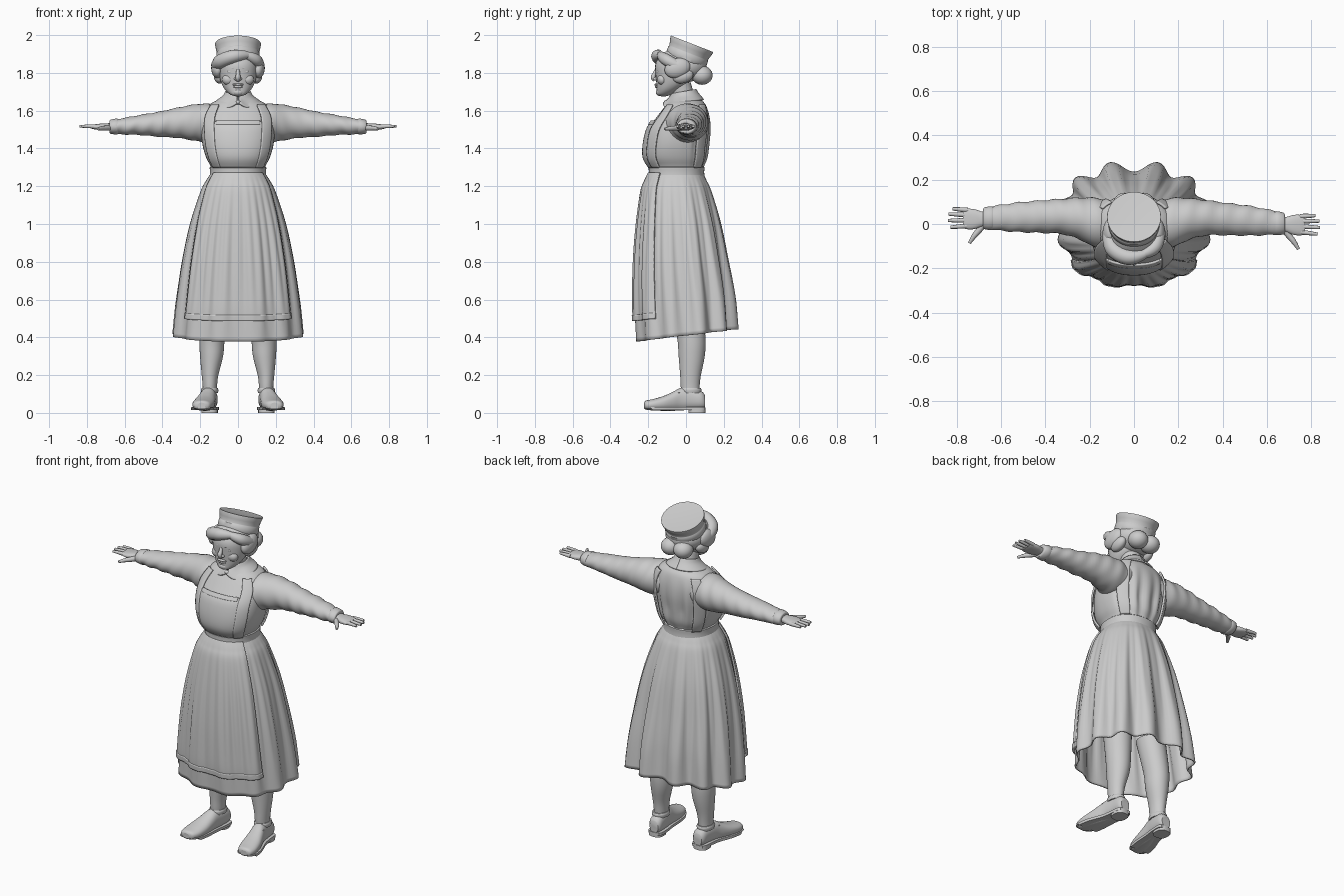
import bpy, math
from mathutils import Vector

cube = bpy.data.objects.get("Cube")
if cube:
    bpy.data.objects.remove(cube, do_unlink=True)

grey = bpy.data.materials.new("plain_grey")
grey.use_nodes = True
grey.diffuse_color = (0.6, 0.6, 0.6, 1)
grey.node_tree.nodes["Principled BSDF"].inputs["Base Color"].default_value = grey.diffuse_color


def finish(ob, name):
    ob.name = name
    ob.data.materials.clear()
    ob.data.materials.append(grey)
    bpy.ops.object.select_all(action='DESELECT')
    ob.select_set(True)
    bpy.context.view_layer.objects.active = ob
    bpy.ops.object.shade_smooth_by_angle(angle=math.radians(45))
    return ob


def smooth_sections(rows, steps):
    """Catmull-Rom interpolation through the section rows."""
    out = []
    for i in range(len(rows) - 1):
        a, b, c, d = (rows[max(i - 1, 0)], rows[i], rows[i + 1], rows[min(i + 2, len(rows) - 1)])
        for k in range(steps):
            u = k / steps
            out.append([q + u * (r - p) / 2 + u * u * (p - 2.5 * q + 2 * r - s / 2)
                        + u ** 3 * (1.5 * (q - r) + (s - p) / 2) for p, q, r, s in zip(a, b, c, d)])
    return out + [list(rows[-1])]


def loft(name, rows, axis='z', power=2, sides=32, steps=4, warp=None, arc=None, thick=0, cap=True):
    """Skin of rounded rings; a row is (position, centre 1, centre 2, radius 1, radius 2)."""
    verts, faces = [], []
    rings = smooth_sections(rows, steps)
    start, end = arc or (0, 2 * math.pi)
    count = sides + 1 if arc else sides
    for pos, c1, c2, r1, r2 in rings:
        for j in range(count):
            t = start + (end - start) * j / sides
            c, s = math.cos(t), math.sin(t)
            u = c1 + r1 * math.copysign(abs(c) ** (2 / power), c)
            v = c2 + r2 * math.copysign(abs(s) ** (2 / power), s)
            p = Vector({'z': (u, v, pos), 'x': (pos, u, v), 'y': (u, pos, v)}[axis])
            verts.append(warp(p, t) if warp else p)
    for i in range(len(rings) - 1):
        for j in range(sides):
            k = (j + 1) if arc else (j + 1) % sides
            faces.append((i * count + j, i * count + k, (i + 1) * count + k, (i + 1) * count + j))
    if cap and not arc:
        faces += [tuple(range(count)), tuple(range(len(verts) - count, len(verts)))]
    mesh = bpy.data.meshes.new(name)
    mesh.from_pydata(verts, [], faces)
    ob = bpy.data.objects.new(name, mesh)
    bpy.context.collection.objects.link(ob)
    finish(ob, name)
    bpy.ops.object.mode_set(mode='EDIT')
    bpy.ops.mesh.select_all(action='SELECT')
    bpy.ops.mesh.normals_make_consistent(inside=False)
    bpy.ops.object.mode_set(mode='OBJECT')
    if thick:
        mod = ob.modifiers.new("thickness", 'SOLIDIFY')
        mod.thickness, mod.offset = thick, 0
    return ob


def ball(name, loc, size, rot=(0, 0, 0)):
    bpy.ops.mesh.primitive_uv_sphere_add(segments=24, ring_count=14, location=loc, rotation=rot)
    bpy.context.object.scale = size
    return finish(bpy.context.object, name)


def tube(name, points):
    """Tapered round strand through (x, y, z, radius) points."""
    curve = bpy.data.curves.new(name, 'CURVE')
    curve.dimensions, curve.bevel_depth, curve.bevel_resolution = '3D', 1, 3
    curve.use_fill_caps = True
    spline = curve.splines.new('NURBS')
    spline.points.add(len(points) - 1)
    spline.use_endpoint_u, spline.order_u, spline.resolution_u = True, 3, 6
    for p, (x, y, z, r) in zip(spline.points, points):
        p.co, p.radius = (x, y, z, 1), r
    ob = bpy.data.objects.new(name, curve)
    bpy.context.collection.objects.link(ob)
    bpy.ops.object.select_all(action='DESELECT')
    ob.select_set(True)
    bpy.context.view_layer.objects.active = ob
    bpy.ops.object.convert(target='MESH')
    return finish(bpy.context.object, name)


# Skirt with deep folds behind, shallow folds in front, and a raised back hem
def fold(extra):
    def warp(p, t):
        drop = max(0, (1.26 - p.z) / 0.85)
        depth = 0.017 + 0.009 * math.sin(t)
        out = extra - depth * min(1, drop * 1.2) * math.cos(12 * t)
        out += 0.004 * math.sin(drop * math.pi) * math.cos(36 * t)
        return p + Vector((math.cos(t) * out, math.sin(t) * out, 0.033 * drop * math.sin(t)))
    return warp


skirt = [(1.27, 0, -.05, .137, .135), (1.23, 0, -.05, .165, .155), (1.17, 0, -.048, .195, .178),
         (1.0, 0, -.037, .247, .212), (.8, 0, -.026, .287, .237), (.6, 0, -.012, .315, .254),
         (.41, 0, 0, .335, .258)]
loft("skirt", skirt, power=2.25, sides=144, steps=6, warp=fold(0), thick=.008, cap=False)
front = -math.pi / 2
loft("apron_skirt", skirt[:-1] + [(.515, 0, -.006, .325, .256)], power=2.25, sides=72, steps=6,
     warp=fold(.012), arc=(front - .98, front + .98), thick=.01)
loft("apron_hem", [(.545, 0, -.008, .324, .258), (.515, 0, -.006, .327, .258)], power=2.25, sides=72,
     warp=fold(.014), arc=(front - .98, front + .98), thick=.01)

# Bodice, waistband and apron bib
torso = [(1.26, 0, -.05, .137, .137), (1.3, 0, -.05, .142, .14), (1.35, 0, -.055, .168, .163),
         (1.42, 0, -.052, .188, .167), (1.5, 0, -.038, .195, .163), (1.57, 0, -.015, .19, .137),
         (1.63, 0, 0, .155, .105), (1.66, 0, 0, .1, .078), (1.69, 0, -.005, .062, .062)]


def gather(p, t):
    back = max(0, math.sin(t)) * max(0, 1 - abs(p.z - 1.42) / 0.2)
    return p + Vector((0, .009 * back * math.cos(16 * t), 0))


loft("bodice", torso, power=2.3, sides=96, warp=gather)
loft("waistband", [(z, 0, -.05, r, r - .002) for z, r in
                   ((1.245, .14), (1.25, .15), (1.275, .148), (1.3, .15), (1.306, .14))],
     power=2.2, sides=48, steps=2)


def bigger(rows, gap):
    return [(z, x, y, a + gap, b + gap) for z, x, y, a, b in rows]


loft("apron_bib", bigger(torso[1:5], .007) + [(1.54, 0, -.026, .2, .157)], power=2.3,
     arc=(front - .75, front + .75), thick=.008)
loft("bib_top_band", bigger([(1.525, 0, -.031, .195, .157), (1.545, 0, -.024, .195, .149)], .009),
     power=2.3, arc=(front - .55, front + .55), thick=.01)
for side in (-1, 1):
    for label, mid in (("front", front), ("back", -front)):
        edge = sorted((mid + side * .6, mid + side * .98))
        loft(f"{label}_strap", bigger(torso[1:7], .011), power=2.3, sides=8, arc=edge, thick=.01)

# Collar in two rounded halves, and neck
loft("neck", [(1.62, 0, 0, .07, .07), (1.68, 0, -.015, .058, .06), (1.75, 0, -.04, .06, .065)])


def droop(p, t):
    lower = (1.7 - p.z) / .06
    near_front = abs((t - front + math.pi) % (2 * math.pi) - math.pi)
    trim = 1 - .55 * math.exp(-(near_front / .22) ** 2)
    return p + Vector((0, 0, .012 * math.sin(t) + .02 * lower * (1 - trim)
                       - .022 * lower * math.exp(-((near_front - .55) / .4) ** 2)))


for label, begin in (("left", front + .06), ("right", front - math.pi)):
    loft(f"{label}_collar", [(1.7, 0, -.012, .062, .062), (1.675, 0, -.012, .078, .078),
                             (1.645, 0, -.014, .118, .106)],
         arc=(begin, begin + math.pi - .06), warp=droop, thick=.01)
ball("collar_stud", (0, -.105, 1.645), (.018, .012, .012))

# Head and face
loft("head", [(1.676, 0, -.12, .012, .012), (1.685, 0, -.115, .04, .038), (1.71, 0, -.095, .068, .06),
              (1.745, 0, -.073, .088, .084), (1.79, 0, -.062, .1, .099), (1.84, 0, -.055, .104, .108),
              (1.88, 0, -.04, .1, .105), (1.92, 0, -.02, .07, .08)], power=2.15)
tube("nose", [(0, -.158, 1.815, .009), (0, -.166, 1.795, .011), (0, -.178, 1.775, .014), (0, -.165, 1.762, .012)])
ball("upper_lip", (0, -.156, 1.738, ), (.03, .011, .007))
ball("lower_lip", (0, -.153, 1.727), (.025, .012, .008))
ball("chin", (0, -.138, 1.698), (.03, .022, .02))
for side in (-1, 1):
    ball("nostril", (side * .012, -.163, 1.768), (.009, .011, .008))
    ball("eye", (side * .04, -.142, 1.806), (.018, .014, .009))
    ball("cheek", (side * .05, -.125, 1.765), (.034, .027, .03))
    tube("eyebrow", [(side * .02, -.158, 1.823, .005), (side * .042, -.153, 1.83, .006),
                     (side * .068, -.134, 1.822, .004)])
    # Side waves and low rolls of hair
    ball("side_wave", (side * .108, -.045, 1.825), (.034, .07, .052), (.3, 0, 0))
    ball("lower_wave", (side * .098, -.015, 1.782), (.03, .055, .036), (.3, 0, 0))
    ball("hair_roll", (side * .042, .085, 1.787), (.055, .056, .05))
ball("hair_back", (0, -.005, 1.835), (.118, .115, .085))

# Swept fringe
tube("fringe_right", [(.05, -.135, 1.895, .02), (.0, -.155, 1.895, .034), (-.06, -.142, 1.878, .038),
                      (-.11, -.1, 1.852, .038), (-.115, -.03, 1.83, .026)])
tube("fringe_left", [(.03, -.14, 1.9, .016), (.07, -.128, 1.885, .028), (.108, -.09, 1.86, .034),
                     (.115, -.03, 1.83, .026)])

# Tilted flared cap
hat = loft("cap", [(-.045, 0, 0, .108, .106), (-.043, 0, 0, .115, .112), (-.005, 0, 0, .114, .112),
                   (0, 0, 0, .112, .109), (.045, 0, 0, .122, .121), (.05, 0, 0, .119, .118)],
           sides=48, steps=2)
hat.location, hat.rotation_euler = (0, .014, 1.907), (-.37, 0, 0)

# Arms, cuffs and hands; the right arm sweeps slightly further back
sleeve = [(.1, .005, 1.54, .1, .09), (.17, .005, 1.535, .112, .102), (.23, .02, 1.537, .098, .096),
          (.32, .028, 1.536, .08, .08), (.42, .022, 1.528, .073, .066), (.52, .015, 1.524, .067, .053),
          (.6, .008, 1.518, .058, .044), (.655, .004, 1.515, .051, .039)]
hand = [(.63, 0, 1.514, .034, .026), (.68, -.002, 1.514, .033, .02), (.72, -.004, 1.514, .045, .018),
        (.755, -.005, 1.514, .046, .014), (.772, -.005, 1.514, .04, .01)]
for side, label, sweep in ((1, "left", 0), (-1, "right", .03)):
    def place(p, t=0, side=side, sweep=sweep):
        return Vector((side * p.x, p.y + sweep * max(0, p.x - .2) / .6, p.z))

    def crease(p, t):
        wave = .003 * math.sin(p.x * 75 + 2 * math.sin(t)) * math.sin(t + 1)
        return place(p + Vector((0, math.cos(t) * wave, math.sin(t) * wave)))

    loft(f"{label}_sleeve", sleeve, 'x', warp=crease, steps=6)
    loft(f"{label}_cuff", [(.635, .004, 1.516, .048, .036), (.64, .004, 1.516, .054, .043),
                           (.675, .002, 1.515, .049, .037), (.68, .002, 1.515, .04, .03)],
         'x', warp=place, steps=2)
    loft(f"{label}_hand", hand, 'x', power=2.4, warp=place)
    fingers = [(.035, .038, .818), (.013, .013, .836), (-.011, -.016, .838), (-.036, -.046, .828)]
    paths = [[(.75, a, 1.515, .011), (.79, (a + b) / 2, 1.518, .0105), (tip, b, 1.517, .007)]
             for a, b, tip in fingers]
    paths.append([(.67, -.015, 1.51, .016), (.7, -.055, 1.507, .014), (.722, -.08, 1.507, .012),
                  (.742, -.113, 1.503, .007)])
    for path in paths:
        tube(f"{label}_finger", [(*place(Vector(p[:3])), p[3]) for p in path])

# Legs and lace-up shoes
shoe = [(-.222, .193, .04, .02, .014), (-.212, .192, .041, .042, .024), (-.175, .187, .043, .055, .03),
        (-.12, .178, .05, .056, .039), (-.07, .168, .061, .049, .05), (-.025, .158, .073, .042, .06),
        (.03, .15, .073, .041, .056), (.08, .147, .068, .039, .048), (.1, .146, .06, .028, .035)]
for side, label in ((1, "left"), (-1, "right")):
    def mirror(p, t=0, side=side):
        return Vector((side * p.x, p.y, p.z))

    def sole(p, t):
        return mirror(Vector((p.x, p.y, min(max(p.z, .014 + .012 * (p.y < -.18)), .03))))

    loft(f"{label}_leg", [(.08, .15, .024, .036, .045), (.14, .149, .022, .038, .05), (.2, .148, .024, .044, .055),
                          (.3, .14, .03, .061, .069), (.4, .137, .028, .068, .075), (.6, .12, 0, .08, .085)],
         warp=mirror)
    loft(f"{label}_shoe", shoe, 'y', power=2.3, warp=mirror)
    loft(f"{label}_sole", [(y, x, .022, a + .006, .03) for y, x, z, a, b in shoe], 'y', power=4, warp=sole)
    loft(f"{label}_heel", [(0, .15, .058, .043, .046), (.028, .15, .058, .043, .046)], power=2.6, warp=mirror)
    loft(f"{label}_shoe_rim", [(.105, .15, .025, .044, .055), (.122, .15, .025, .046, .057),
                               (.132, .15, .025, .042, .053)], warp=mirror)
    for y, z, x in ((-.045, .126, .163), (-.068, .114, .168), (-.092, .102, .172)):
        tube(f"{label}_lace", [(side * (x - .034), y + .008, z - .022, .005), (side * x, y, z, .006),
                               (side * (x + .034), y + .008, z - .022, .005)])
    tube(f"{label}_toe_seam", [(side * .14, -.11, .06, .005), (side * .182, -.15, .092, .005),
                               (side * .225, -.11, .06, .005)])
